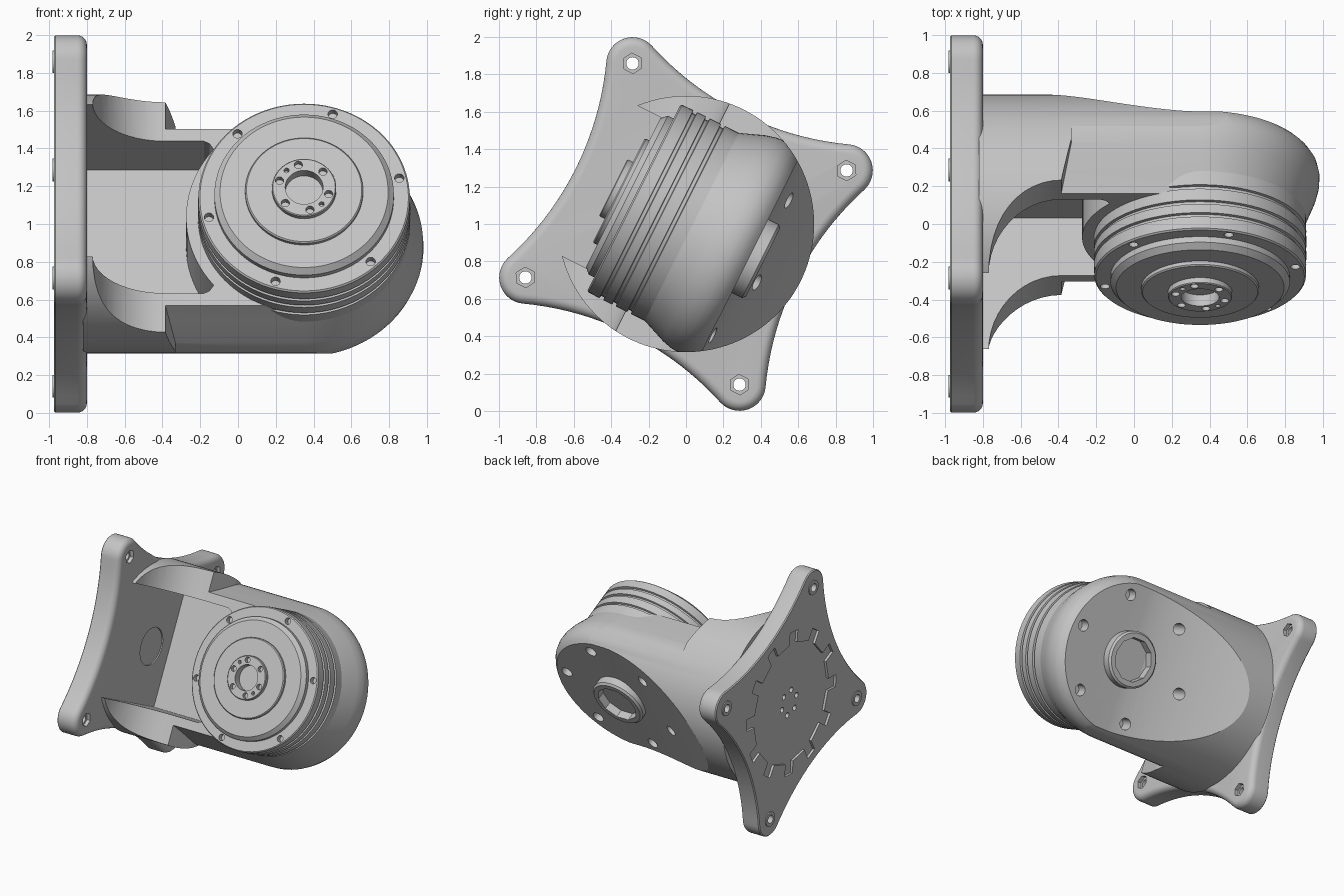
import bpy, bmesh
from math import sin, cos, pi, radians, sqrt, atan2
from mathutils import Matrix

if "Cube" in bpy.data.objects:
    bpy.data.objects.remove(bpy.data.objects["Cube"], do_unlink=True)

grey = bpy.data.materials.new("light_grey")
grey.use_nodes = True
GREY = (0.55, 0.55, 0.55, 1)
grey.diffuse_color = GREY
grey.node_tree.nodes["Principled BSDF"].inputs["Base Color"].default_value = GREY

MX = 0.35                                   # x of the motor axis
TILT = Matrix.Translation((0, 0, 1)) @ Matrix.Rotation(-radians(26.57), 4, 'X')


# ---- helpers: everything is a stack of rings, made upright and tilted last
def make(name, *stacks):
    bm = bmesh.new()
    for rings in stacks:
        loops = [[bm.verts.new(p) for p in ring] for ring in rings]
        n = len(loops[0])
        for a, b in zip(loops, loops[1:]):
            for i in range(n):
                j = (i + 1) % n
                bm.faces.new((a[i], a[j], b[j], b[i]))
        bm.faces.new(loops[0][::-1])
        bm.faces.new(loops[-1])
    bmesh.ops.recalc_face_normals(bm, faces=bm.faces[:])
    mesh = bpy.data.meshes.new(name)
    bm.to_mesh(mesh)
    bm.free()
    mesh.materials.append(grey)
    ob = bpy.data.objects.new(name, mesh)
    bpy.context.collection.objects.link(ob)
    return ob


def circle(r, n, phase=0):
    return [(r * cos(phase + 2 * pi * i / n), r * sin(phase + 2 * pi * i / n)) for i in range(n)]


def lathe_x(profile, y=0, z=0, n=64):
    return [[(x, y + a, z + b) for a, b in circle(r, n)] for r, x in profile]


def lathe_y(profile, x=MX, z=0, n=96):
    return [[(x + a, y, z + b) for a, b in circle(r, n)] for r, y in profile]


def rod_x(r, a, b, y=0, z=0, n=24):
    return lathe_x([(r, a), (r, b)], y, z, n)


def rod_y(r, a, b, x=MX, z=0, n=24):
    return lathe_y([(r, a), (r, b)], x, z, n)


def slab_z(outline, half=1.2):
    return [[(x, y, s) for x, y in outline] for s in (-half, half)]


def boolean(ob, op, tool):
    mod = ob.modifiers.new(op.lower(), 'BOOLEAN')
    mod.operation, mod.solver, mod.object = op, 'EXACT', tool
    bpy.context.view_layer.objects.active = ob
    bpy.ops.object.modifier_apply(modifier=mod.name)
    bpy.data.objects.remove(tool, do_unlink=True)


def finish(ob):
    ob.data.transform(TILT)
    bpy.ops.object.select_all(action='DESELECT')
    ob.select_set(True)
    bpy.context.view_layer.objects.active = ob
    bpy.ops.object.shade_smooth_by_angle(angle=radians(25))


# ---- mounting plate: four rounded tips joined by concave sides
C, TIP, MID = 0.64, 0.14, 0.66
R = (C * C + (C - MID) ** 2 - TIP * TIP) / (2 * (TIP - (MID - C)))
SWEEP = atan2(C, MID + R - C)


def plate_outline(inset):
    pts = []
    for k in range(4):
        base = pi / 4 + k * pi / 2
        for i in range(17):
            a = base + (pi / 4 + SWEEP) * (i / 8 - 1)
            pts.append((C * sqrt(2) * cos(base) + (TIP - inset) * cos(a),
                        C * sqrt(2) * sin(base) + (TIP - inset) * sin(a)))
        side = base + pi / 4
        for i in range(1, 20):
            a = side + pi + SWEEP * (1 - i / 10)
            pts.append(((MID + R) * cos(side) + (R + inset) * cos(a),
                        (MID + R) * sin(side) + (R + inset) * sin(a)))
    return pts


BACK, FACE, EDGE = -0.975, -0.80, 0.05
levels = [(BACK, 0.008), (BACK + 0.008, 0)]
levels += [(FACE - EDGE * (1 - sin(t * pi / 12)), EDGE * (1 - cos(t * pi / 12))) for t in range(7)]
plate = make("mounting_plate", [[(x, y, z) for y, z in plate_outline(d)] for x, d in levels])
corners = [(y, z) for y in (-C, C) for z in (-C, C)]
boolean(plate, 'UNION', make("collars", *[rod_x(0.06, -0.983, -0.95, y, z) for y, z in corners]))
boolean(plate, 'DIFFERENCE', make("hex_cut", *[rod_x(0.055, -0.83, -0.7, y, z, 6) for y, z in corners]))
boolean(plate, 'DIFFERENCE', make("bolt_cut", *[rod_x(0.033, -1.1, -0.7, y, z) for y, z in corners]))

# slotted recess on the back, round recess and wire holes in the middle
slots = []
for k in range(12):
    a = k * pi / 6
    slots += [(r * cos(a + s), r * sin(a + s)) for r, s in ((0.49, -0.1), (0.59, -0.085), (0.59, 0.085), (0.49, 0.1))]
boolean(plate, 'DIFFERENCE', make("slot_cut", [[(x, y, z) for y, z in slots] for x in (-1.1, -0.955)]))
boolean(plate, 'DIFFERENCE', make("centre_cut", rod_x(0.15, -0.84, -0.7, n=48)))
boolean(plate, 'DIFFERENCE', make("wire_cut", *[rod_x(0.022, -1.1, -0.7, y, z, 16) for y, z in circle(0.1, 6, 0.2)]))
finish(plate)

# ---- housing: scooped root plus a flared round-ended head
FRONT = -0.08
scoop = [(-0.385 - 0.385 * sin(t * pi / 24), -0.53 + 0.45 * cos(t * pi / 24)) for t in range(13)]
housing = make("housing", slab_z([(-0.82, 1.0), (-0.33, 1.0), (-0.33, 0.18)] + scoop + [(-0.77, -0.6), (-0.82, -0.6)]))


def round_end(w, y):
    arc = [(MX + w * cos(a), y, w * sin(a)) for a in [pi * (i / 48 - 0.5) for i in range(49)]]
    return [(-0.45, y, -w)] + arc + [(-0.45, y, w)]


head = [(0.522, FRONT), (0.56, 0.03), (0.615, 0.17), (0.63, 0.23), (0.632, 0.28),
        (0.622, 0.325), (0.6, 0.36), (0.57, 0.39), (0.57, 1.1)]
boolean(housing, 'UNION', make("head", [round_end(w, y) for w, y in head]))

# outer barrel and sloping back
boolean(housing, 'INTERSECT', make("barrel", rod_x(0.685, -0.9, 1.2, n=128)))
slope = [(1.2, 0.382)]
for i in range(25):
    t = i / 24
    slope.append((0.34 - 1.02 * t, 0.382 + 0.34 * t ** 1.6))
boolean(housing, 'INTERSECT', make("back_slope", slab_z([(-1, -1), (1.2, -1)] + slope + [(-1, 0.83)])))

# open bay between the arms, ending at the collar round the motor
bay = [(-0.81, 0.45), (-0.81, -0.45), (-0.18, -0.45), (-0.15, -0.435)]
bay += [(MX + 0.625 * cos(a), 0.625 * sin(a)) for a in [radians(220 - 4 * i) for i in range(21)]]
bay += [(-0.15, 0.435), (-0.18, 0.45)]
boolean(housing, 'DIFFERENCE', make("bay_cut", [[(x, y, z) for x, z in bay] for y in (-1, 0.26)]))
PHASE = radians(13)
boolean(housing, 'DIFFERENCE', make("back_holes", *[rod_y(0.045, 0.3, 1, MX + a, b)
                                                    for a, b in circle(0.49, 6, PHASE)]))
finish(housing)

# ---- cable port on the back
port = make("cable_port", lathe_y([(0.22, 0.3), (0.22, 0.445), (0.205, 0.46)], n=48))
boolean(port, 'DIFFERENCE', make("port_cut", rod_y(0.17, 0.395, 1, n=10)))
finish(port)

# ---- motor: stepped face, grooved rim
profile = [(0.1, -0.37), (0.1, -0.435), (0.165, -0.435), (0.17, -0.43), (0.17, -0.402), (0.305, -0.402),
           (0.312, -0.395), (0.312, -0.375), (0.445, -0.375), (0.475, -0.345), (0.475, -0.312),
           (0.552, -0.312), (0.56, -0.304)]
for g in (-0.225, -0.15, -0.06):
    profile += [(0.562, g - 0.012), (0.546, g - 0.009), (0.546, g + 0.009), (0.562, g + 0.012)]
motor = make("motor", lathe_y(profile + [(0.56, 0.2)]))
boolean(motor, 'DIFFERENCE', make("rim_holes", *[rod_y(0.025, -0.5, -0.27, MX + a, b)
                                                 for a, b in circle(0.517, 6, PHASE)]))
hub = [rod_y(0.022, -0.5, -0.40, MX + a, b, n=16) for a, b in circle(0.136, 6, radians(43))]
hub += [rod_y(0.014, -0.5, -0.40, MX + a, b, n=16) for a, b in circle(0.136, 2, radians(133))]
boolean(motor, 'DIFFERENCE', make("hub_holes", *hub))
finish(motor)
